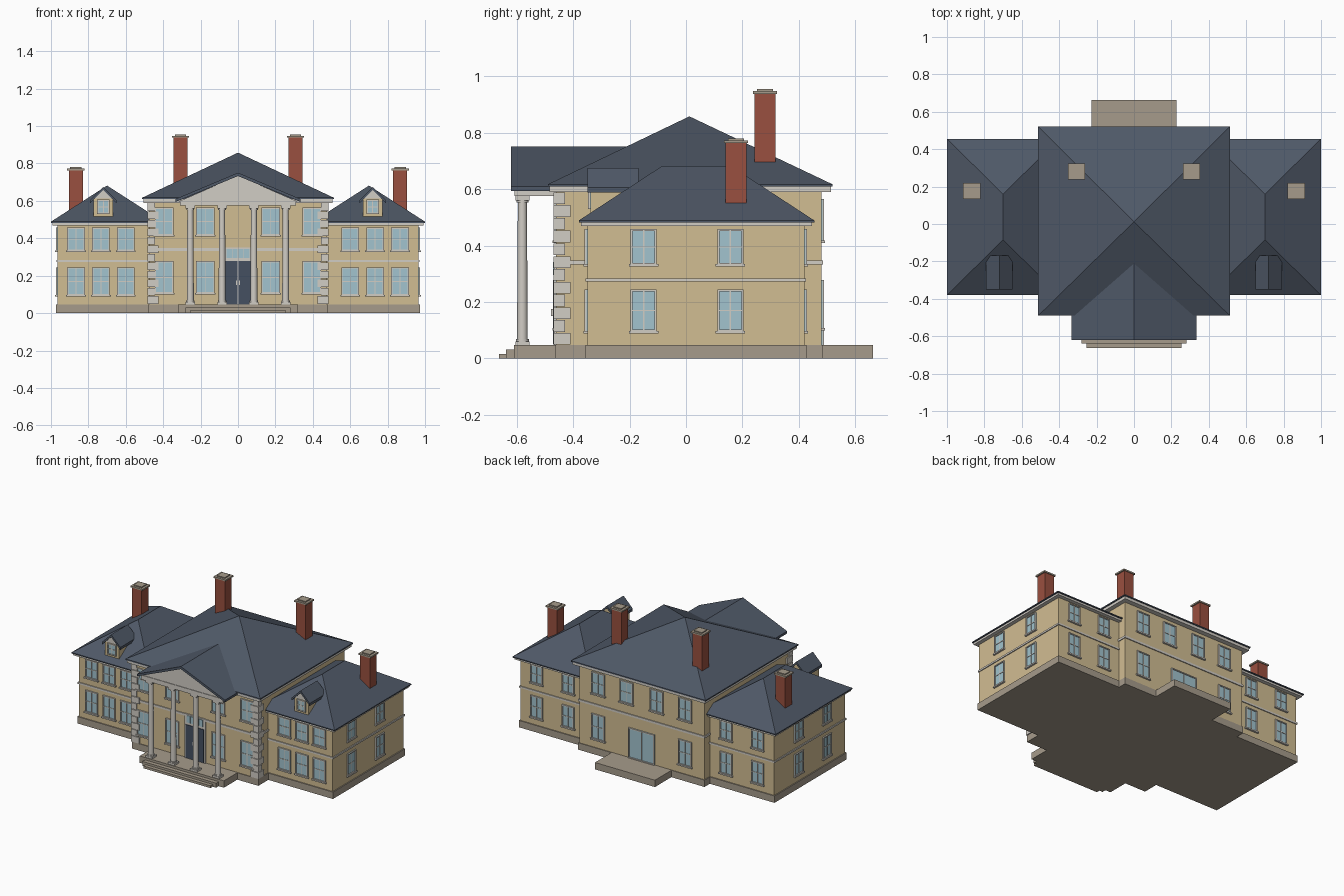
import bpy
import bmesh
from mathutils import Vector

if "Cube" in bpy.data.objects:
    bpy.data.objects.remove(bpy.data.objects["Cube"])

NAMES = ["wall_tan", "trim_white", "foundation_stone", "roof_slate", "brick_red", "window_glass", "door_navy"]
COLOURS = [(.64, .51, .29), (.64, .61, .56), (.38, .33, .26), (.078, .098, .135),
           (.32, .08, .05), (.36, .55, .62), (.06, .08, .12)]
WALL, TRIM, STONE, ROOF, BRICK, GLASS, DOOR = range(7)
MATS = []
for label, colour in zip(NAMES, COLOURS):
    mat = bpy.data.materials.new(label)
    mat.use_nodes = True
    mat.diffuse_color = (*colour, 1)
    bsdf = mat.node_tree.nodes["Principled BSDF"]
    bsdf.inputs["Base Color"].default_value = (*colour, 1)
    bsdf.inputs["Roughness"].default_value = 0.8
    MATS.append(mat)


class Part:
    """Collects coloured solids into one named object."""

    def __init__(self, name):
        self.name, self.bm, self.slots = name, bmesh.new(), []

    def slot(self, mat):
        if mat not in self.slots:
            self.slots.append(mat)
        return self.slots.index(mat)

    def hull(self, points, mat):
        bm = bmesh.new()
        for p in points:
            bm.verts.new(p)
        bmesh.ops.convex_hull(bm, input=bm.verts[:])
        bmesh.ops.dissolve_limit(bm, angle_limit=0.01, verts=bm.verts[:], edges=bm.edges[:])
        bmesh.ops.recalc_face_normals(bm, faces=bm.faces[:])
        index = self.slot(mat)
        copies = {v: self.bm.verts.new(v.co) for v in bm.verts}
        for f in bm.faces:
            self.bm.faces.new([copies[v] for v in f.verts]).material_index = index
        bm.free()
        return self

    def box(self, xs, ys, zs, mat):
        return self.hull([(x, y, z) for x in xs for y in ys for z in zs], mat)

    def prism(self, profile, ys, mat):
        return self.hull([(x, y, z) for x, z in profile for y in ys], mat)

    def done(self, smooth=False):
        mesh = bpy.data.meshes.new(self.name)
        self.bm.to_mesh(mesh)
        self.bm.free()
        for m in self.slots:
            mesh.materials.append(MATS[m])
        obj = bpy.data.objects.new(self.name, mesh)
        bpy.context.collection.objects.link(obj)
        if smooth:
            bpy.ops.object.select_all(action='DESELECT')
            obj.select_set(True)
            bpy.context.view_layer.objects.active = obj
            bpy.ops.object.shade_smooth_by_angle(angle=0.7)
        return obj


def span(c, w):
    return (c - w / 2, c + w / 2)


# Outward direction of each wall
FACING = {"front": Vector((0, -1, 0)), "back": Vector((0, 1, 0)),
          "left": Vector((1, 0, 0)), "right": Vector((-1, 0, 0))}


def window(side, along, wall, width, z0, z1, sill=True, cross=True):
    """Framed window with crossing bars, lying on a wall plane."""
    part = Part(side + "_window")
    n = FACING[side]
    u = Vector((abs(n.y), abs(n.x), 0))

    def plate(a, zs, depth, mat):
        part.hull([u * s + n * (wall + d) + Vector((0, 0, z))
                   for s in a for z in zs for d in (-.004, depth)], mat)
    plate(span(along, width), (z0, z1), .003, GLASS)
    for s in (-1, 1):
        plate(span(along + s * (width - .007) / 2, .007), (z0, z1), .009, TRIM)
    plate(span(along, width), (z1 - .007, z1), .009, TRIM)
    plate(span(along, width), (z0, z0 + .007), .009, TRIM)
    plate(span(along, .005), (z0, z1), .006, TRIM)
    if cross:
        plate(span(along, width), span((z0 + z1) / 2, .005), .006, TRIM)
    if sill:
        plate(span(along, width + .012), (z0 - .006, z0 + .003), .013, TRIM)
    part.done()


# Central block
Part("main_plinth").box((-.48, .48), (-.465, .485), (0, .047), STONE).done()
Part("main_walls").box((-.475, .475), (-.46, .48), (.04, .595), WALL).done()
Part("main_band").box((-.481, .481), (-.466, .486), (.333, .348), TRIM).done()
Part("main_cornice").box((-.505, .505), (-.484, .514), (.59, .61), TRIM).done()
Part("main_roof").hull([(x, y, z) for x in (-.512, .512) for y in (-.49, .52) for z in (.609, .617)]
                       + [(0, .012, .858)], ROOF).done()

# Side wings with hipped roofs, chimneys and dormers
for s, side in ((1, "left"), (-1, "right")):
    Part(side + "_wing_plinth").box((s * .45, s * .972), (-.357, .427), (0, .047), STONE).done()
    Part(side + "_wing_walls").box((s * .45, s * .965), (-.35, .42), (.04, .475), WALL).done()
    Part(side + "_wing_band").box((s * .45, s * .971), (-.356, .426), (.272, .284), TRIM).done()
    Part(side + "_wing_cornice").box((s * .42, s * .992), (-.373, .447), (.469, .487), TRIM).done()
    Part(side + "_wing_roof").hull(
        [(s * x, y, z) for x in (.4, 1) for y in (-.38, .455) for z in (.482, .489)]
        + [(s * .7, -.085, .682), (s * .7, .16, .682)], ROOF).done()

    for label, cx, cy, z0, z1 in (("wing", .867, .177, .5, .763), ("main", .307, .28, .6, .938)):
        chimney = Part(f"{side}_{label}_chimney")
        chimney.box(span(s * cx, .074), span(cy, .074), (z0, z1), BRICK)
        chimney.box(span(s * cx, .092), span(cy, .085), (z1, z1 + .01), STONE)
        chimney.box(span(s * cx, .06), span(cy, .056), (z1 + .01, z1 + .017), STONE)
        chimney.done()

    c = s * .72
    dormer = Part(side + "_dormer")
    dormer.prism([(c - .053, .5), (c + .053, .5), (c + .053, .605), (c, .66), (c - .053, .605)],
                 (-.338, -.175), WALL)
    dormer.prism([(c - .05, .612), (c + .05, .612), (c, .66)], (-.343, -.33), TRIM)
    for t in (-1, 1):
        dormer.prism([(c, .658), (c, .675), (c + t * .07, .605), (c + t * .07, .588)],
                     (-.35, -.168), ROOF)
    dormer.done()
    window("front", c, .338, .066, .53, .607, sill=False)

    # Windows of the wing
    for z0, z1 in ((.095, .245), (.332, .458)):
        for x in (.6, .733, .866):
            window("front", s * x, .35, .094, z0, z1)
        for x in (.6, .84):
            window("back", s * x, .42, .092, z0, z1)
        for y in (-.15, .157):
            window(side, y, .965, .092, z0, z1)

    # Windows of the central block
    for z0, z1 in ((.105, .278), (.415, .565)):
        for x in (.175, .395):
            window("front", s * x, .46, .1, z0, z1)
        window("back", s * .33, .48, .1, z0, z1)
    window("back", s * .115, .48, .1, .415, .565)

    # Corner stones, alternately long and short
    quoins = Part(side + "_quoins")
    count, z, step = 12, .047, .0453
    for i in range(count):
        reach = .06 if i % 2 == 0 else .04
        quoins.box((s * .484, s * (.484 - reach)), (-.469, -.469 + reach),
                   (z + i * step + .002, z + (i + 1) * step - .002), TRIM)
    quoins.done()

# Front porch floor and steps, rear terrace
Part("porch_floor").box((-.32, .32), (-.61, -.45), (0, .047), STONE).done()
Part("upper_step").box((-.28, .28), (-.638, -.6), (0, .031), STONE).done()
Part("lower_step").box((-.255, .255), (-.663, -.6), (0, .016), STONE).done()
Part("rear_terrace").box((-.228, .228), (.47, .663), (0, .047), STONE).done()

# Portico columns: tapered shafts on square blocks
for x in (-.255, -.085, .085, .255):
    column = Part("portico_column")
    column.box(span(x, .05), span(-.58, .05), (.045, .06), TRIM)
    column.box(span(x, .05), span(-.58, .05), (.56, .578), TRIM)
    for r0, r1, z0, z1 in ((.023, .023, .06, .068), (.019, .016, .068, .552), (.021, .021, .552, .56)):
        ring = bmesh.ops.create_cone(column.bm, cap_ends=True, segments=16, radius1=r0,
                                     radius2=r1, depth=z1 - z0)
        bmesh.ops.translate(column.bm, verts=ring["verts"], vec=(x, -.58, (z0 + z1) / 2))
    column.done(smooth=True)

# Portico entablature, pediment and gable roof
portico = Part("portico_pediment")
portico.box((-.31, .31), (-.608, -.45), (.575, .605), TRIM)
portico.prism([(-.315, .598), (.315, .598), (0, .735)], (-.604, -.4), TRIM)
portico.done()
gable = Part("portico_roof")
for s in (-1, 1):
    gable.prism([(0, .733), (0, .751), (s * .335, .61), (s * .335, .594)], (-.62, -.2), ROOF)
gable.done()

# Front entrance: double door, surround and fanlight
door = Part("front_door")
door.box((-.08, .08), (-.468, -.45), (.047, .35), TRIM)
for s in (-1, 1):
    door.box((s * .003, s * .07), (-.472, -.45), (.05, .278), DOOR)
    door.box((s * .006, s * .011), (-.478, -.47), (.15, .175), TRIM)
for x in (-.047, -.0157, .0157, .047):
    door.box(span(x, .028), (-.472, -.45), (.295, .342), GLASS)
door.done()

# Rear glazed doors
window("back", 0, .48, .2, .047, .255, sill=False, cross=False)
